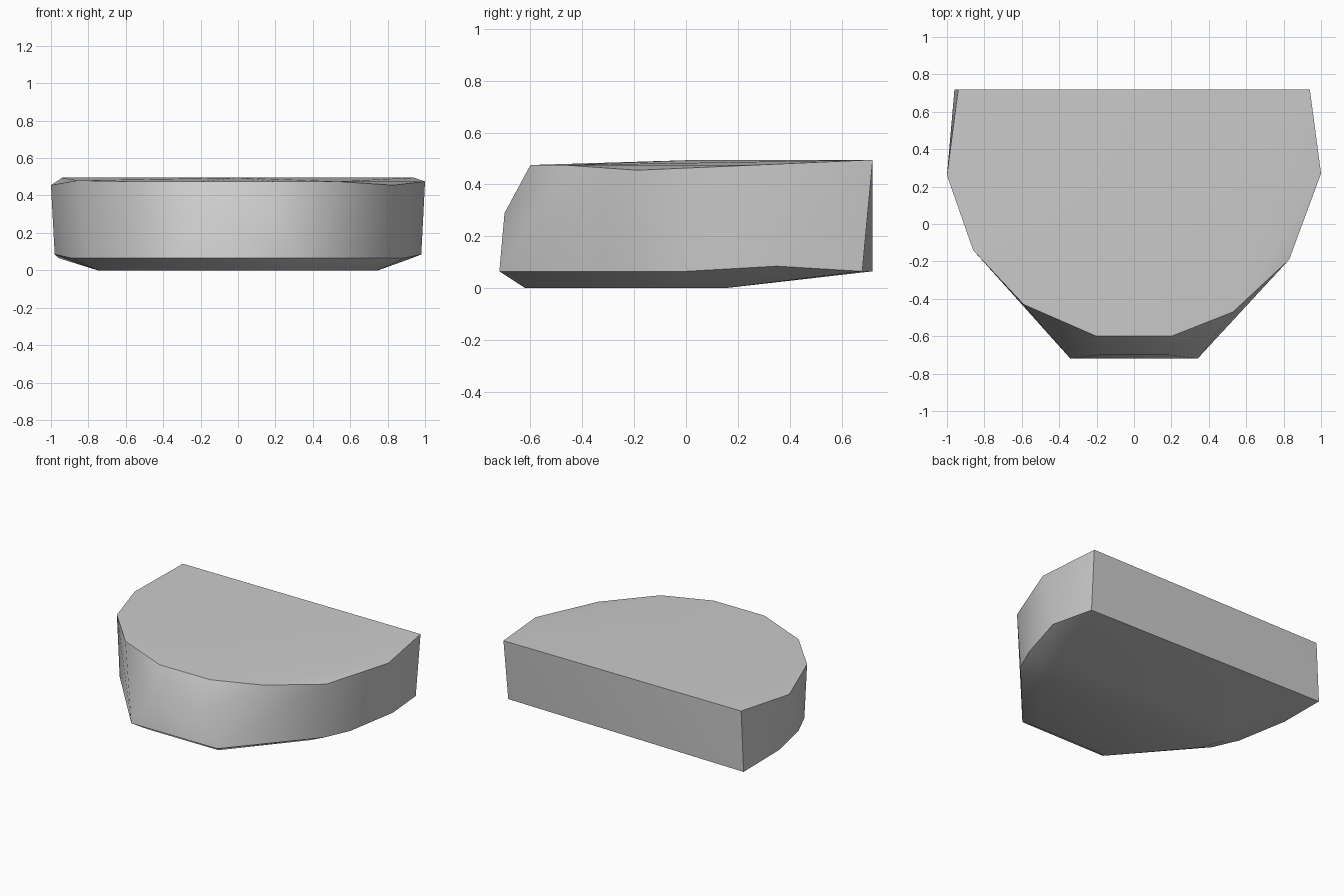
import bpy, bmesh, math

cube = bpy.data.objects.get("Cube")
if cube:
    bpy.data.objects.remove(cube, do_unlink=True)


def flat_material(name, color):
    mat = bpy.data.materials.new(name)
    mat.use_nodes = True
    mat.diffuse_color = color
    mat.node_tree.nodes["Principled BSDF"].inputs["Base Color"].default_value = color
    return mat


def mirrored(points):
    return [(s * x, y, z) for x, y, z in points for s in (1, -1)]


# Uneven upper rim, running around the front, plus the slight crown
rim = [(-0.94, 0.72, 0.495), (-1, 0.26, 0.455), (-0.86, -0.14, 0.48),
       (-0.59, -0.43, 0.475), (-0.2, -0.6, 0.475), (0.2, -0.6, 0.475),
       (0.53, -0.47, 0.475), (0.83, -0.19, 0.455), (1, 0.27, 0.475),
       (0.94, 0.72, 0.495), (0, 0.05, 0.495)]

# Bulge on the front, lower rim and flat underside
bulge = mirrored([(0.18, -0.7, 0.29)])
lower = mirrored([(0.34, -0.72, 0.065), (0.81, -0.18, 0.065),
                  (0.89, 0, 0.065), (0.98, 0.35, 0.085)])
back_foot = [(-0.96, 0.72, 0.065), (0.93, 0.68, 0.065)]
base = mirrored([(0.28, -0.62, 0), (0.68, -0.15, 0), (0.75, 0.02, 0), (0.74, 0.15, 0)])

# Chiselled stone block wrapped around those outlines
bm = bmesh.new()
for point in rim + bulge + lower + back_foot + base:
    bm.verts.new(point)
hull = bmesh.ops.convex_hull(bm, input=bm.verts)
loose = [v for v in bm.verts if not v.link_faces]
bmesh.ops.delete(bm, geom=loose, context='VERTS')
bmesh.ops.recalc_face_normals(bm, faces=bm.faces)

mesh = bpy.data.meshes.new("stone_block")
bm.to_mesh(mesh)
bm.free()
stone = bpy.data.objects.new("stone_block", mesh)
bpy.context.collection.objects.link(stone)
mesh.materials.append(flat_material("stone_grey", (0.6, 0.6, 0.6, 1)))

# Soft facets with crisp rims
bpy.ops.object.select_all(action='DESELECT')
stone.select_set(True)
bpy.context.view_layer.objects.active = stone
bpy.ops.object.shade_smooth_by_angle(angle=math.radians(38))
